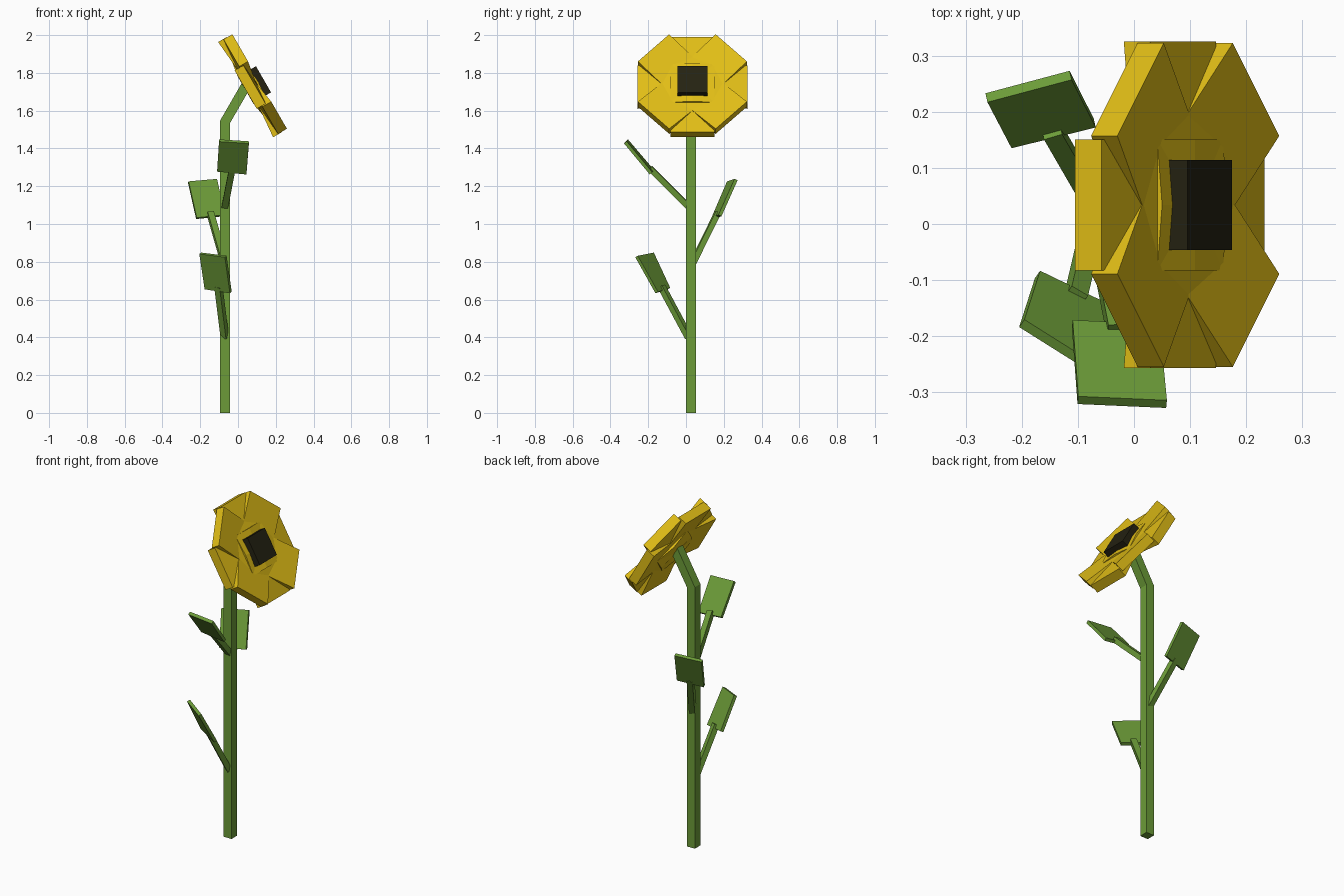
import bpy, bmesh, math
from mathutils import Vector as V

if "Cube" in bpy.data.objects:
    bpy.data.objects.remove(bpy.data.objects["Cube"])


def material(name, rgb):
    m = bpy.data.materials.new(name)
    m.diffuse_color = (*rgb, 1)
    m.use_nodes = True
    m.node_tree.nodes["Principled BSDF"].inputs["Base Color"].default_value = m.diffuse_color
    return m


GREEN = material("leaf green", (0.15, 0.33, 0.04))
YELLOW = material("petal yellow", (0.75, 0.51, 0.008))
DARK = material("seed dark", (0.018, 0.016, 0.006))


def loft(name, rings, mat):
    """Skin a closed solid through a list of four-point rings."""
    bm = bmesh.new()
    rows = [[bm.verts.new(p) for p in ring] for ring in rings]
    for a, b in zip(rows, rows[1:]):
        for i in range(4):
            j = (i + 1) % 4
            bm.faces.new((a[i], a[j], b[j], b[i]))
    bm.faces.new(rows[0])
    bm.faces.new(rows[-1])
    bmesh.ops.recalc_face_normals(bm, faces=bm.faces)
    me = bpy.data.meshes.new(name)
    bm.to_mesh(me)
    bm.free()
    me.materials.append(mat)
    ob = bpy.data.objects.new(name, me)
    bpy.context.collection.objects.link(ob)
    return ob


def ring(c, a, b):
    return [c - a - b, c + a - b, c + a + b, c - a + b]


# Head frame: up and normal directions of the tilted flower
T = math.radians(30)
UP = V((-math.sin(T), 0, math.cos(T)))
SIDE = V((0, 1, 0))
N = V((math.cos(T), 0, math.sin(T)))
HEAD = V((0.064, 0.034, 1.725))

# Stem with a mitred bend towards the head
h = 0.026
sy = SIDE * h
mitre = V((h, 0, -h * math.tan(T / 2)))
bend = V((-0.069, 0.027, 1.54))
tip_dir = V((math.sin(T), 0, math.cos(T)))
tip_side = V((math.cos(T), 0, -math.sin(T))) * h
loft("stem", [ring(V((-0.069, 0.027, 0)), V((h, 0, 0)), sy),
              ring(bend, mitre, sy),
              ring(bend + tip_dir * 0.225, tip_side, sy)], GREEN)

# Petals: four straight ones bent back, four diagonal ones bent forward
for i in range(8):
    a = i * math.pi / 4
    out = UP * math.cos(a) + SIDE * math.sin(a)
    across = (SIDE * math.cos(a) - UP * math.sin(a)) * 0.117
    h0, slope = (0.025, 0.115) if i % 2 else (0.0515, -0.085)
    ends = [HEAD + out * r + N * (h0 + slope * r - 0.027) for r in (0, 0.291)]
    loft(f"petal_{i + 1}", [ring(p, across, N * 0.027) for p in ends], YELLOW)

# Seed centre
loft("seed_centre", [ring(HEAD + N * d, UP * 0.08, SIDE * 0.08) for d in (0.02, 0.082)], DARK)

# Leaves: stalk start, stalk end, then blade corners (top pair, bottom pair)
LEAVES = [
    ((-0.07, 0.035, 0.79), (-0.147, 0.168, 1.06),
     [(-0.263, 0.225, 1.222), (-0.113, 0.265, 1.235), (-0.07, 0.180, 1.045), (-0.22, 0.143, 1.03)]),
    ((-0.07, 0.015, 0.40), (-0.104, -0.13, 0.67),
     [(-0.2, -0.177, 0.845), (-0.065, -0.262, 0.828), (-0.038, -0.155, 0.637), (-0.172, -0.09, 0.658)]),
    ((-0.07, 0.015, 1.09), (-0.03, -0.19, 1.295),
     [(-0.1, -0.314, 1.442), (0.058, -0.321, 1.432), (0.045, -0.185, 1.268), (-0.11, -0.178, 1.283)]),
]
for i, (p, q, quad) in enumerate(LEAVES, 1):
    p, q = V(p), V(q)
    quad = [V(c) for c in quad]
    d = (q - p).normalized()
    n = (quad[1] - quad[0]).cross(quad[3] - quad[0]).normalized()
    w = d.cross(n).normalized()
    b = w.cross(d) * 0.015
    loft(f"leaf_stalk_{i}", [ring(c, w * 0.017, b) for c in (p, q)], GREEN)
    loft(f"leaf_blade_{i}", [[c + n * s for c in quad] for s in (-0.009, 0.009)], GREEN)
